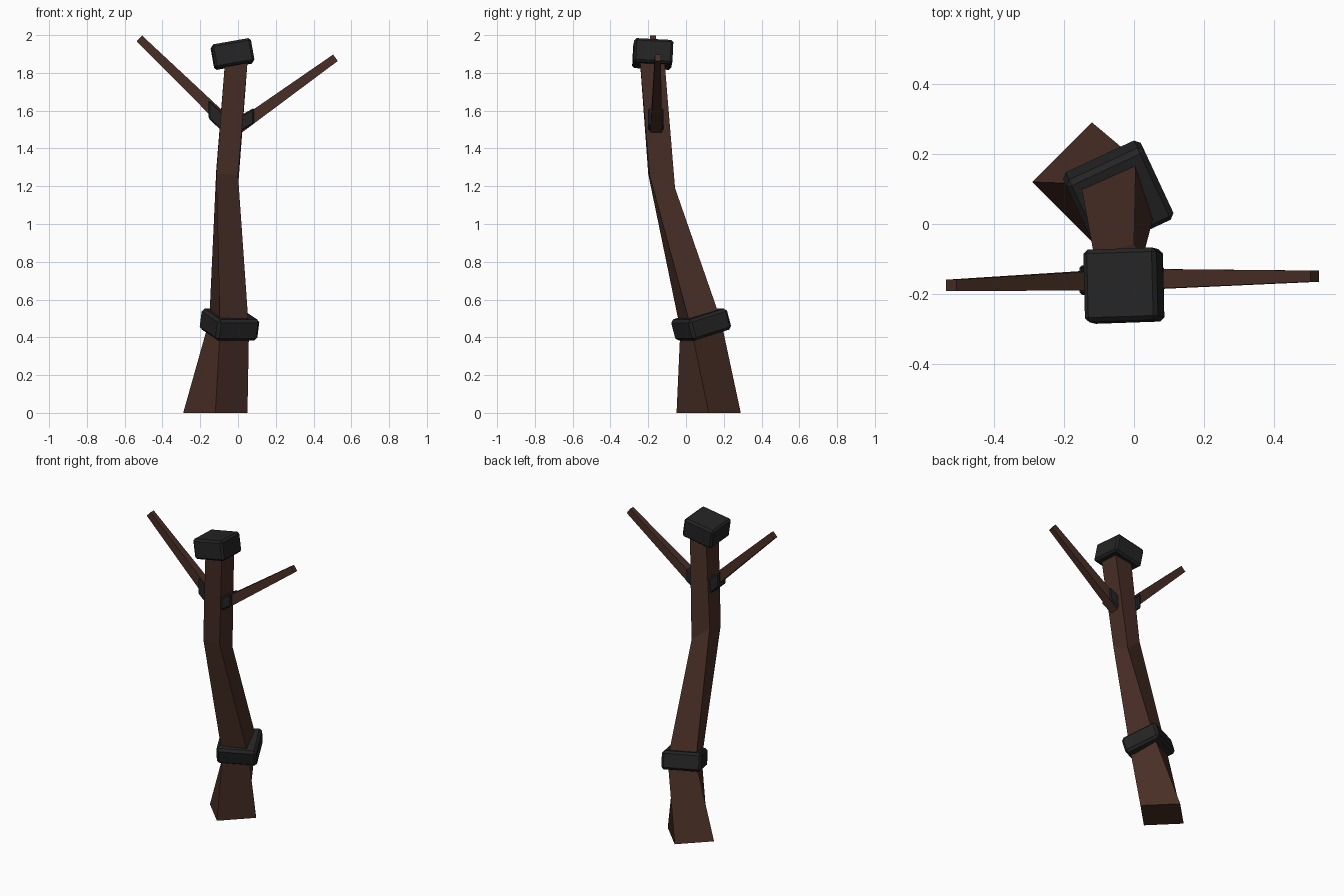
import bpy, bmesh
from math import radians
from mathutils import Vector, Matrix, Euler

if "Cube" in bpy.data.objects:
    bpy.data.objects.remove(bpy.data.objects["Cube"])


def material(name, rgb):
    m = bpy.data.materials.new(name)
    m.diffuse_color = (*rgb, 1)
    m.use_nodes = True
    m.node_tree.nodes["Principled BSDF"].inputs["Base Color"].default_value = m.diffuse_color
    return m


BARK = material("dark brown bark", (0.066, 0.028, 0.019))
IRON = material("black iron", (0.0175, 0.0175, 0.0175))


def finish(name, bm, mat, bevel=0):
    bmesh.ops.recalc_face_normals(bm, faces=bm.faces)
    me = bpy.data.meshes.new(name)
    bm.to_mesh(me)
    bm.free()
    me.materials.append(mat)
    ob = bpy.data.objects.new(name, me)
    bpy.context.collection.objects.link(ob)
    if bevel:
        mod = ob.modifiers.new("bevel", 'BEVEL')
        mod.width, mod.segments = bevel, 1
    return ob


def loft(name, rings, mat, bevel=0):
    """Skin a list of four-cornered rings and cap both ends."""
    bm = bmesh.new()
    vs = [[bm.verts.new(p) for p in r] for r in rings]
    for a, b in zip(vs, vs[1:]):
        for i in range(4):
            j = (i + 1) % 4
            bm.faces.new((a[i], a[j], b[j], b[i]))
    bm.faces.new(vs[0])
    bm.faces.new(vs[-1])
    return finish(name, bm, mat, bevel)


def ring(center, up, ru, ry):
    """Rectangle spanned by the given in-plane 'up' vector and the y axis."""
    c, u, y = Vector(center), Vector(up).normalized() * ru, Vector((0, ry, 0))
    return [c + u + y, c + u - y, c - u - y, c - u + y]


def box(name, center, size, rot, bevel):
    bm = bmesh.new()
    m = Matrix.LocRotScale(Vector(center), rot, Vector(size))
    bmesh.ops.create_cube(bm, size=1, matrix=m)
    return finish(name, bm, IRON, bevel)


# trunk: twisting square post, corners ordered left, back, right, front
loft("trunk", [
    [(-.29, .12, 0), (-.12, .29, 0), (.05, .12, 0), (-.12, -.05, 0)],
    [(-.152, .115, .49), (.005, .185, .49), (.058, .03, .435), (-.095, -.03, .44)],
    [(-.115, -.085, 1.29), (0, -.058, 1.19), (0, -.193, 1.26), (-.115, -.2, 1.265)],
    [(-.067, -.112, 1.88), (.052, -.115, 1.88), (.052, -.245, 1.88), (-.067, -.245, 1.88)],
], BARK)

# iron band around the lower trunk and iron cap on top
band_rot = Matrix.Rotation(radians(25), 3, 'Z') @ Matrix.Rotation(radians(16), 3, 'X')
box("lower_band", (-.045, .08, .468), (.245, .235, .115), band_rot.to_quaternion(), .015)
box("top_cap", (-.029, -.176, 1.9), (.212, .207, .128),
    Euler((radians(-3), radians(-10), radians(2))).to_quaternion(), .012)

# branches with slanted collars: tip, root, collar outer, collar inner, collar half height
for side, tip, root, outer, inner, h in (
        ("left", (-.522, -.175, 1.982), (-.06, -.16, 1.535),
         (-.155, -.16, 1.607), (-.05, -.16, 1.51), .05),
        ("right", (.516, -.149, 1.88), (0, -.158, 1.51),
         (.085, -.16, 1.573), (0, -.16, 1.525), .042)):
    d = Vector(tip) - Vector(root)
    up = d.cross((0, 1, 0))
    loft(side + "_branch", [ring(root, up, .033, .03), ring(tip, up, .021, .016)], BARK)
    loft(side + "_collar", [ring(inner, (0, 0, 1), h, .042),
                            ring(outer, (0, 0, 1), h, .042)], IRON, .007)
